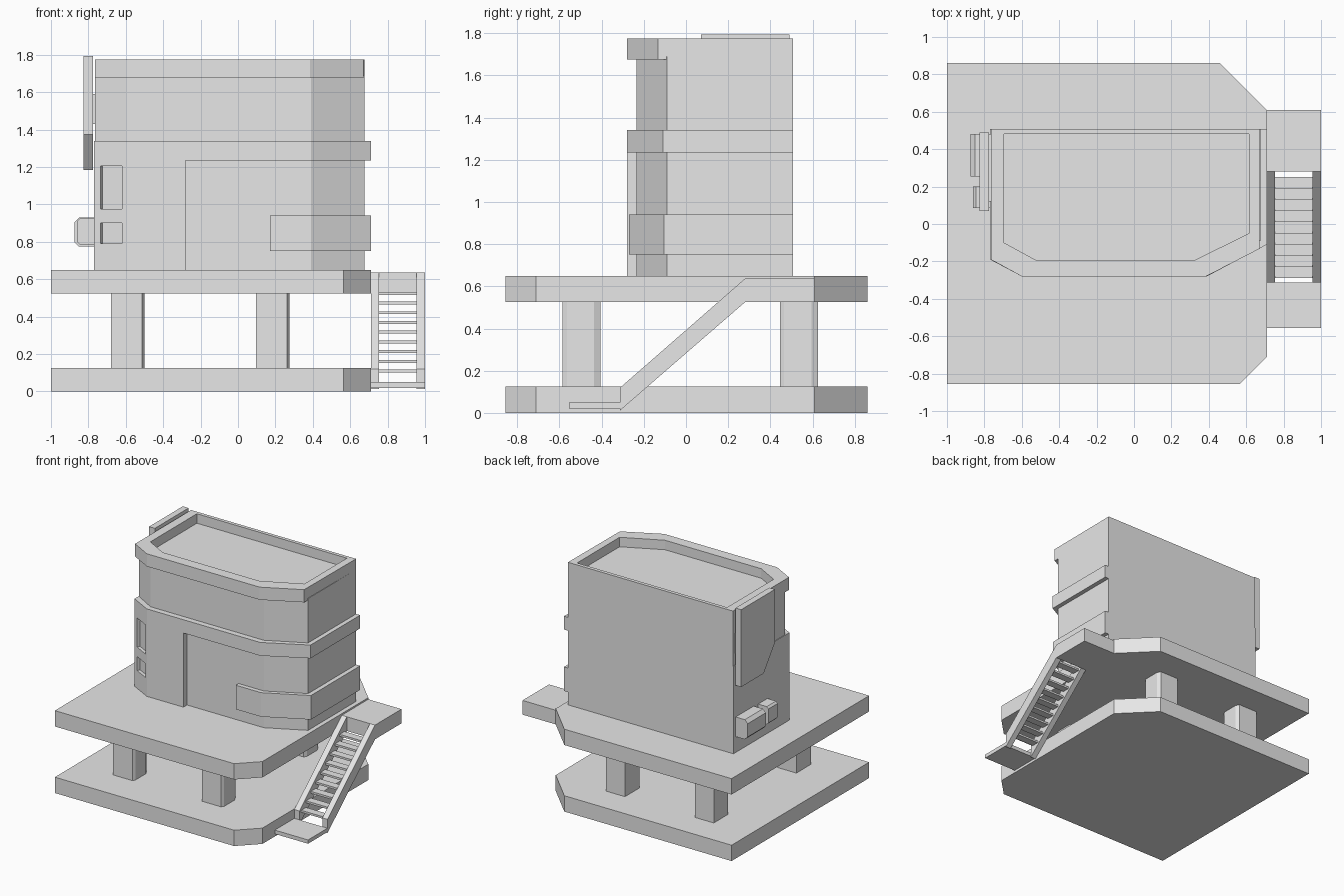
import bpy
import bmesh
from mathutils import Vector

cube = bpy.data.objects.get("Cube")
if cube:
    bpy.data.objects.remove(cube, do_unlink=True)

GREY = (0.8, 0.8, 0.8, 1.0)
mat = bpy.data.materials.new("plain grey")
mat.use_nodes = True
mat.diffuse_color = GREY
mat.node_tree.nodes["Principled BSDF"].inputs["Base Color"].default_value = GREY


def prism(name, outline, low, high, axis="z"):
    """Extrude a 2D outline along an axis: (x, y) along z, or (y, z) along x."""
    def place(p, d):
        return Vector((p[0], p[1], d)) if axis == "z" else Vector((d, p[0], p[1]))
    bm = bmesh.new()
    face = bm.faces.new([bm.verts.new(place(p, low)) for p in outline])
    grown = bmesh.ops.extrude_face_region(bm, geom=[face])
    verts = [g for g in grown["geom"] if isinstance(g, bmesh.types.BMVert)]
    bmesh.ops.translate(bm, verts=verts, vec=place((0, 0), high - low))
    bmesh.ops.recalc_face_normals(bm, faces=bm.faces)
    mesh = bpy.data.meshes.new(name)
    bm.to_mesh(mesh)
    bm.free()
    mesh.materials.append(mat)
    ob = bpy.data.objects.new(name, mesh)
    bpy.context.collection.objects.link(ob)
    return ob


def box(name, x0, x1, y0, y1, z0, z1):
    return prism(name, [(x0, y0), (x1, y0), (x1, y1), (x0, y1)], z0, z1)


def cut(target, cutter):
    cutter.hide_render = True
    cutter.hide_set(True)
    cutter.display_type = "WIRE"
    mod = target.modifiers.new("cut", "BOOLEAN")
    mod.operation = "DIFFERENCE"
    mod.solver = "EXACT"
    mod.object = cutter


# Two matching platforms
deck = [(-1, -0.855), (0.565, -0.855), (0.71, -0.71), (0.71, 0.61), (0.46, 0.86), (-1, 0.86)]
prism("base_platform", deck, 0, 0.125)
prism("upper_platform", deck, 0.525, 0.65)

# Pillars with trimmed right-hand corners
for side, x in (("right", -0.68), ("left", 0.095)):
    for end, y in (("front", -0.585), ("back", 0.445)):
        prism(f"{end}_{side}_pillar",
              [(x, y), (x + 0.167, y), (x + 0.18, y + 0.02), (x + 0.18, y + 0.15),
               (x + 0.165, y + 0.18), (x, y + 0.18)], 0.125, 0.525)

# Building: recessed core, then the parts standing proud of it
BACK = 0.508
core = [(-0.765, -0.14), (-0.6, -0.235), (0.39, -0.235), (0.675, -0.09), (0.675, BACK), (-0.765, BACK)]
prism("building_core", core, 0.65, 1.69)

entrance = prism("entrance_wall", [(-0.77, -0.19), (-0.6, -0.28), (-0.28, -0.28), (-0.28, 0.0),
                                   (-0.6, 0.0), (-0.6, BACK), (-0.77, BACK)], 0.65, 1.237)
prism("middle_band", [(-0.77, -0.19), (-0.6, -0.28), (0.39, -0.28), (0.71, -0.11),
                      (0.71, BACK), (-0.77, BACK)], 1.235, 1.34)
prism("lower_band", [(0.17, -0.27), (0.39, -0.27), (0.71, -0.105), (0.71, BACK),
                     (0.6, BACK), (0.6, -0.1), (0.17, -0.1)], 0.75, 0.94)

# Parapet and sunken roof
parapet = prism("parapet", [(-0.765, -0.19), (-0.6, -0.28), (0.385, -0.28), (0.67, -0.133),
                            (0.675, BACK), (-0.765, BACK)], 1.675, 1.775)
cut(parapet, prism("roof_cutter", [(-0.695, -0.1), (-0.52, -0.195), (0.32, -0.195), (0.615, -0.05),
                                   (0.615, 0.48), (-0.695, 0.48)], 1.7, 1.9))


# Window recesses in the angled corner of the entrance wall
def corner_y(x):
    return -0.19 - (x + 0.77) * 0.09 / 0.17


for name, z0, z1 in (("upper_window", 0.975, 1.205), ("lower_window", 0.79, 0.9)):
    a, b = -0.735, -0.62
    shift = Vector((0.09, 0.17)).normalized() * 0.025
    outline = [(a - shift.x, corner_y(a) - shift.y), (b - shift.x, corner_y(b) - shift.y),
               (b + shift.x, corner_y(b) + shift.y), (a + shift.x, corner_y(a) + shift.y)]
    cut(entrance, prism(name + "_cutter", outline, z0, z1))
# Clear the core behind the window corner
cut(bpy.data.objects["building_core"],
    box("corner_cutter", -0.9, -0.61, -0.4, 0.1, 0.6, 1.237))
box("window_backing", -0.765, -0.6, 0.0, 0.1, 0.65, 1.237)

# Hanging board and its bracket on the side wall
prism("side_board", [(0.07, 1.375), (0.21, 1.185), (0.49, 1.185), (0.49, 1.795), (0.07, 1.795)],
      -0.825, -0.775, "x")
box("board_bracket", -0.78, -0.76, 0.12, 0.48, 1.43, 1.59)


# Wall units with trimmed outer edges
def wall_unit(name, out, y0, y1, z0, z1, trim):
    ob = box(name, out, -0.765, y0, y1, z0, z1)
    bm = bmesh.new()
    bm.from_mesh(ob.data)
    edges = [e for e in bm.edges
             if all(abs(v.co.x - out) < 0.001 for v in e.verts)
             and abs(e.verts[0].co.z - e.verts[1].co.z) < 0.001]
    bmesh.ops.bevel(bm, geom=edges, offset=trim, segments=1, affect="EDGES")
    bm.to_mesh(ob.data)
    bm.free()


wall_unit("large_wall_unit", -0.875, 0.255, 0.48, 0.775, 0.93, 0.025)
wall_unit("small_wall_unit", -0.86, 0.085, 0.2, 0.785, 0.925, 0.015)

# Staircase
box("stair_landing", 0.71, 1, 0.28, 0.61, 0.525, 0.637)
box("stair_foot_plate", 0.71, 1, -0.555, -0.312, 0.02, 0.05)
rail = [(-0.312, 0.012), (0.28, 0.525), (0.28, 0.637), (-0.312, 0.12)]
for side, x in (("inner", 0.71), ("outer", 0.955)):
    prism(f"{side}_stringer", rail, x, x + 0.045, "x")
for i in range(9):
    y, z = 0.22 - 0.06 * i, 0.525 - 0.052 * i
    box(f"stair_tread_{i + 1}", 0.75, 0.96, y - 0.03, y + 0.03, z - 0.008, z + 0.008)
